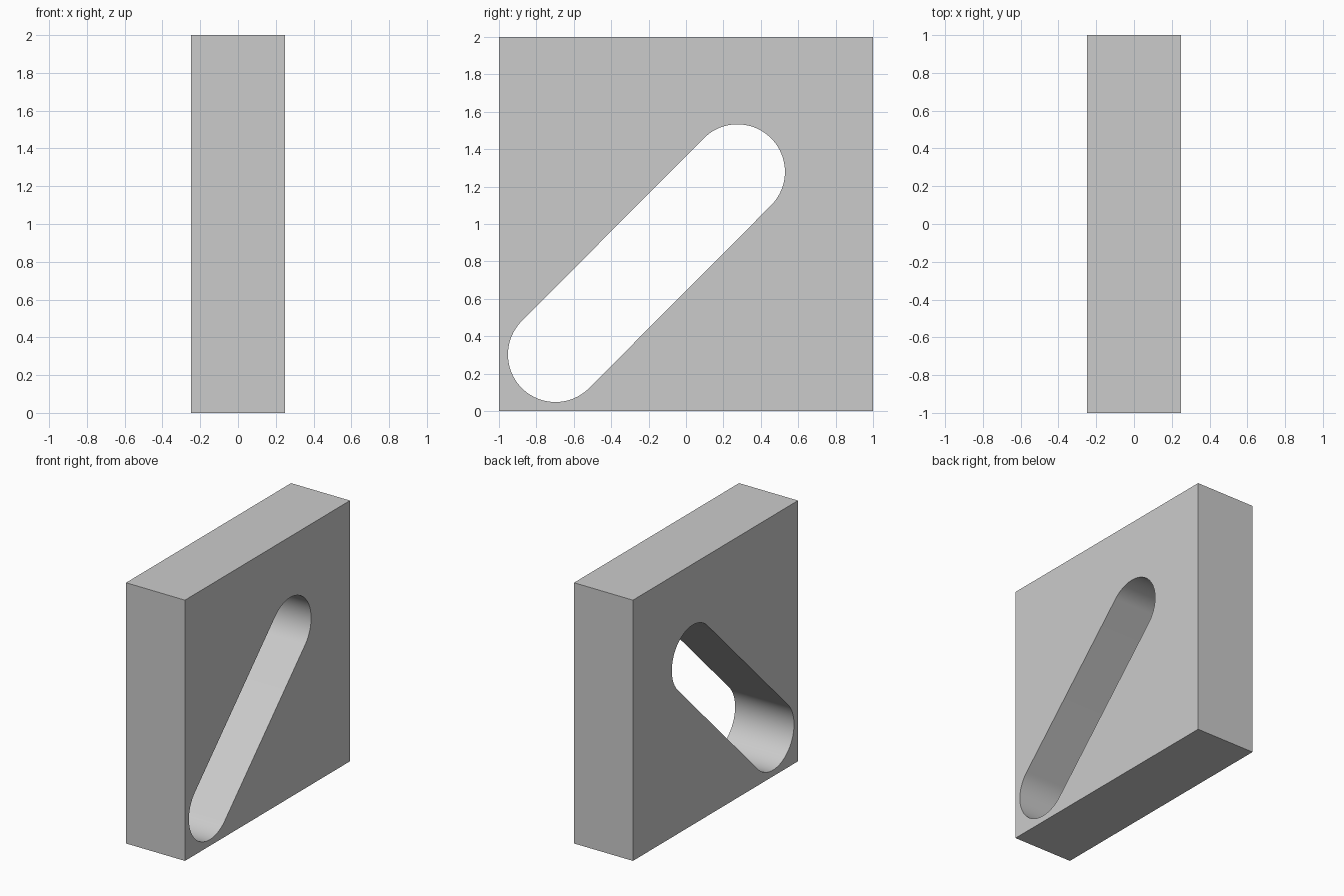
import bpy, bmesh
from math import sin, cos, pi

if "Cube" in bpy.data.objects:
    bpy.data.objects.remove(bpy.data.objects["Cube"])

HALF_T = 0.25          # half plate thickness
R = 0.254              # slot radius
LOW, HIGH = (-0.698, 0.302), (0.275, 1.279)   # slot end centres (y, z)
SEGS = 40


def arc(centre, start):
    """Half circle of (y, z) points."""
    return [(centre[0] + R * cos(start + pi * i / SEGS),
             centre[1] + R * sin(start + pi * i / SEGS)) for i in range(SEGS + 1)]


def add_loop(bm, points):
    verts = [bm.verts.new((-HALF_T, y, z)) for y, z in points]
    return [bm.edges.new((v, verts[i - 1])) for i, v in enumerate(verts)]


# Square outline with a diagonal round-ended slot
bm = bmesh.new()
edges = add_loop(bm, [(-1, 0), (1, 0), (1, 2), (-1, 2)])
edges += add_loop(bm, arc(HIGH, -pi / 4) + arc(LOW, 3 * pi / 4))
bmesh.ops.triangle_fill(bm, use_beauty=True, edges=edges)

# Thickness of the plate
res = bmesh.ops.extrude_face_region(bm, geom=bm.faces[:], use_keep_orig=True)
top = [g for g in res["geom"] if isinstance(g, bmesh.types.BMVert)]
bmesh.ops.translate(bm, verts=top, vec=(2 * HALF_T, 0, 0))
bmesh.ops.recalc_face_normals(bm, faces=bm.faces[:])

mesh = bpy.data.meshes.new("slotted_plate")
bm.to_mesh(mesh)
bm.free()
plate = bpy.data.objects.new("slotted_plate", mesh)
bpy.context.collection.objects.link(plate)
bpy.context.view_layer.objects.active = plate
plate.select_set(True)
bpy.ops.object.shade_smooth_by_angle(angle=pi / 6)
